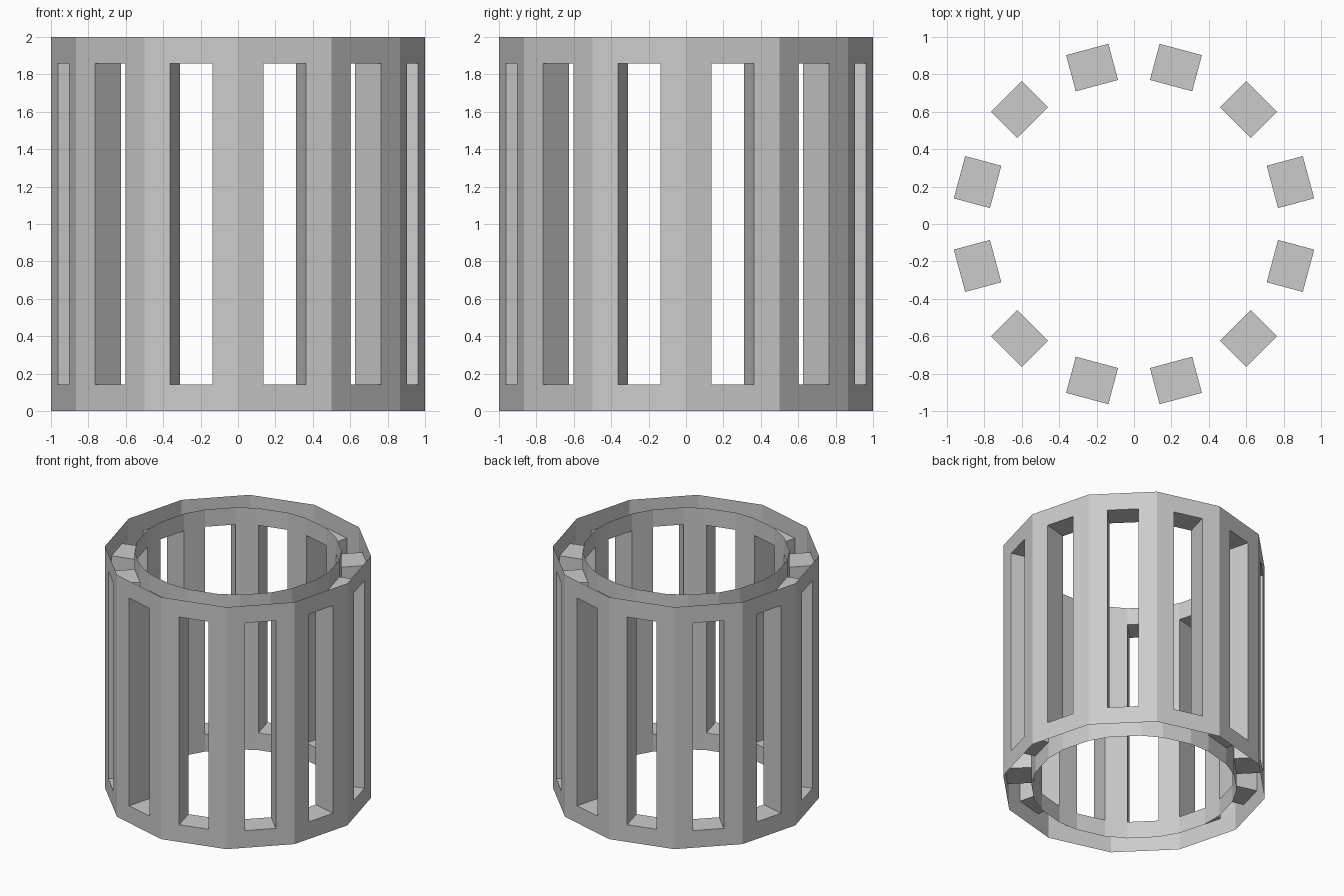
import bpy, bmesh
from math import radians, sin, cos
from mathutils import Matrix, Vector

if "Cube" in bpy.data.objects:
    bpy.data.objects.remove(bpy.data.objects["Cube"])

SIDES = 12
STEP = radians(360 / SIDES)
OUT = cos(STEP / 2)          # distance of the outer panels from the axis
INN = OUT - 0.2              # distance of the inner panels from the axis
HALF = sin(STEP / 2)         # half panel width
WIN = 0.117                  # half window width
Z = [0.0, 0.142, 1.858, 2.0]  # base, window sill, window head, top

bm = bmesh.new()


def quad(points):
    bm.faces.new([bm.verts.new(p) for p in points])


def skin(a, b, flip=False):
    """Upright strip from plan point a to b for each height span."""
    if flip:
        a, b = b, a
    return lambda k: quad([(*a, Z[k]), (*b, Z[k]), (*b, Z[k + 1]), (*a, Z[k + 1])])


for i in range(SIDES):
    rot = Matrix.Rotation(STEP * (i + 0.5), 2)
    nxt = Matrix.Rotation(STEP * (i + 1.5), 2)

    def at(r, t, m=rot):
        return tuple(m @ Vector((r, t)))

    ol, orr = at(OUT, -WIN), at(OUT, WIN)
    il, ir = at(INN, -WIN), at(INN, WIN)

    # posts: outer halves beside the window, chamfered inner face
    for k in range(3):
        skin(at(OUT, -HALF), ol)(k)
        skin(orr, at(OUT, HALF))(k)
        skin(ir, at(INN, -WIN, nxt), True)(k)

    # bottom and top rails, open at their outer rims
    for k in (0, 2):
        skin(ol, orr)(k)
        skin(il, ir, True)(k)

    # window reveals: two jambs, sill and head
    skin(ol, il)(1)
    skin(ir, orr)(1)
    quad([(*p, Z[1]) for p in (il, ol, orr, ir)])
    quad([(*p, Z[2]) for p in (ir, orr, ol, il)])

bmesh.ops.remove_doubles(bm, verts=bm.verts, dist=1e-4)
mesh = bpy.data.meshes.new("slotted_drum")
bm.to_mesh(mesh)
bm.free()
bpy.context.collection.objects.link(bpy.data.objects.new("slotted_drum", mesh))
